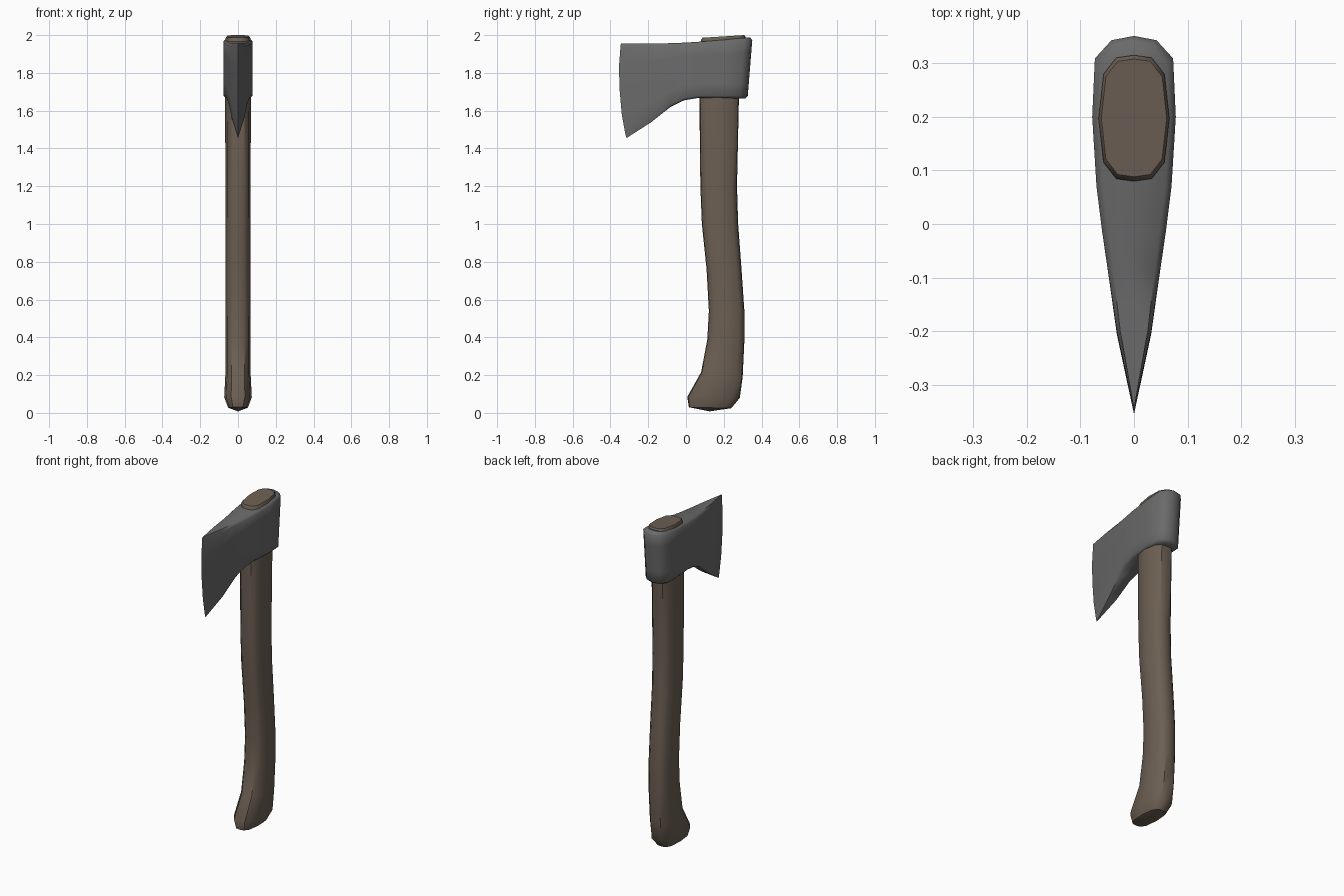
import bpy, bmesh, math

if "Cube" in bpy.data.objects:
    bpy.data.objects.remove(bpy.data.objects["Cube"])


def material(name, rgb):
    m = bpy.data.materials.new(name)
    m.diffuse_color = (*rgb, 1)
    m.use_nodes = True
    m.node_tree.nodes["Principled BSDF"].inputs["Base Color"].default_value = m.diffuse_color
    return m


def finish(bm, name, mat, angle):
    bmesh.ops.remove_doubles(bm, verts=bm.verts, dist=1e-5)
    bmesh.ops.recalc_face_normals(bm, faces=bm.faces)
    mesh = bpy.data.meshes.new(name)
    bm.to_mesh(mesh)
    bm.free()
    mesh.materials.append(mat)
    ob = bpy.data.objects.new(name, mesh)
    bpy.context.collection.objects.link(ob)
    bpy.ops.object.select_all(action='DESELECT')
    ob.select_set(True)
    bpy.context.view_layer.objects.active = ob
    bpy.ops.object.shade_smooth_by_angle(angle=math.radians(angle))


def bridge(bm, a, b):
    n = len(a)
    for i in range(n):
        j = (i + 1) % n
        bm.faces.new((a[i], a[j], b[j], b[i]))


wood = material("brown wood", (0.15, 0.115, 0.087))
steel = material("grey steel", (0.145, 0.145, 0.145))

# Handle: 12-sided oval lofted upward; (front y, z, back y, z, half width)
half = [(0, -1), (0.5, -0.96), (0.86, -0.7), (1, 0), (0.86, 0.7), (0.5, 0.96), (0, 1)]
oval = half + [(-x, y) for x, y in half[-2:0:-1]]
sections = [
    (0.015, 0.03, 0.24, 0.025, 0.052),
    (0.007, 0.085, 0.285, 0.08, 0.073),
    (0.08, 0.215, 0.30, 0.19, 0.067),
    (0.113, 0.39, 0.309, 0.38, 0.067),
    (0.121, 0.54, 0.309, 0.54, 0.066),
    (0.109, 0.76, 0.294, 0.76, 0.066),
    (0.084, 1.0, 0.276, 1.0, 0.066),
    (0.076, 1.2, 0.270, 1.2, 0.067),
    (0.071, 1.66, 0.280, 1.66, 0.068),
    (0.080, 1.975, 0.315, 1.99, 0.066),
    (0.088, 1.986, 0.308, 2.0, 0.061),
]
bm = bmesh.new()
rings = []
for yf, zf, yb, zb, w in sections:
    rings.append([bm.verts.new((x * w, (yf + yb) / 2 + (yb - yf) / 2 * y,
                                (zf + zb) / 2 + (zb - zf) / 2 * y)) for x, y in oval])
for a, b in zip(rings, rings[1:]):
    bridge(bm, a, b)
bm.faces.new(rings[-1])
tip = bm.verts.new((0, 0.125, 0.008))
for i in range(12):
    bm.faces.new((rings[0][i], rings[0][(i + 1) % 12], tip))
finish(bm, "handle", wood, 40)

# Axe head: plan stations (y, half width, bottom z, top z) from edge to poll
plan = [
    (-0.345, 0.0, 1.455, 1.955),
    (-0.20, 0.032, 1.54, 1.955),
    (-0.09, 0.048, 1.62, 1.957),
    (-0.01, 0.060, 1.655, 1.960),
    (0.07, 0.070, 1.668, 1.965),
    (0.20, 0.078, 1.667, 1.975),
    (0.31, 0.073, 1.665, 1.985),
    (0.344, 0.042, 1.665, 1.987),
    (0.352, 0.0, 1.665, 1.987),
]
# Levels: height fraction, inset of the rounded rim, cutting edge y offset
levels = [
    (0, 0.012, 0.03), (0.04, 0.0, 0.024), (0.25, 0.0, 0.005), (0.5, 0.0, -0.006),
    (0.75, 0.0, -0.010), (0.96, 0.0, -0.002), (1, 0.012, 0.0),
]
bm = bmesh.new()
rings = []
for t, inset, edge in levels:
    sides = []
    for s in (1, -1):
        row = []
        for y, w, z0, z1 in plan:
            yy = y + edge * max(0, -y / 0.345)
            if y > 0.2:
                yy -= (0.026 * (1 - t) + inset) * min(1, (y - 0.2) / 0.11)
            ww = w - inset * min(1, w / 0.06)
            row.append(bm.verts.new((s * ww, yy, z0 + (z1 - z0) * t)))
        sides.append(row)
    rings.append(sides)
n = len(plan)
for a, b in zip(rings, rings[1:]):
    for s in (0, 1):
        for i in range(n - 1):
            bm.faces.new((a[s][i], a[s][i + 1], b[s][i + 1], b[s][i]))
# Top and underside strips joining the two cheeks
for left, right in (rings[0], rings[-1]):
    for i in range(n - 1):
        bm.faces.new((left[i], left[i + 1], right[i + 1], right[i]))
finish(bm, "axe_head", steel, 55)
